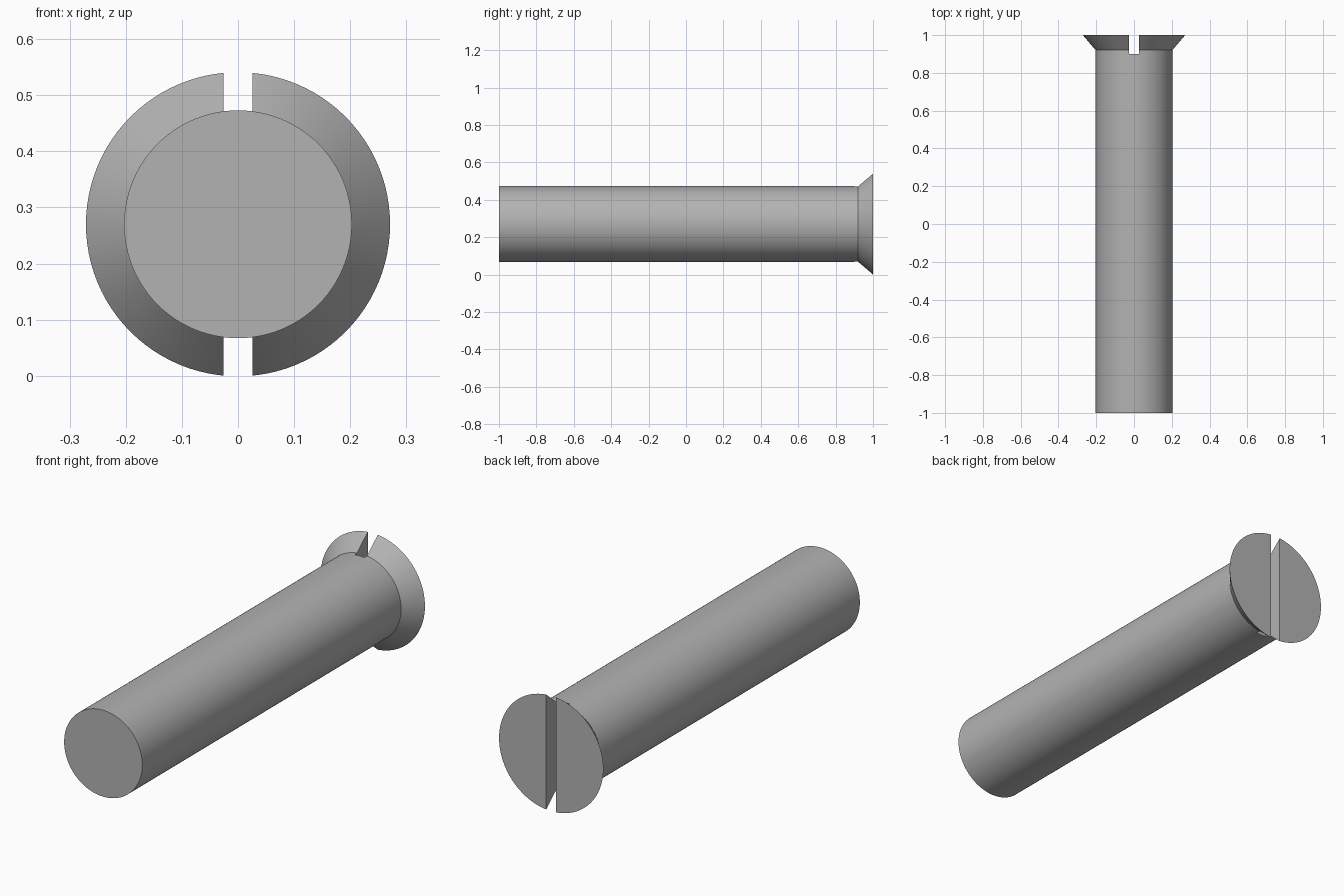
import bpy, bmesh, math
from mathutils import Matrix, Vector

if "Cube" in bpy.data.objects:
    bpy.data.objects.remove(bpy.data.objects["Cube"], do_unlink=True)

SHAFT_R, HEAD_R = 0.203, 0.271
HEAD_START, SLOT_FLOOR, SLOT_W = 0.92, 0.90, 0.052
AXIS_Z = 0.27
SEGMENTS = 96

# Plain grey metal
steel = bpy.data.materials.new("grey_steel")
steel.use_nodes = True
grey = (0.45, 0.45, 0.45, 1)
steel.diffuse_color = grey
steel.node_tree.nodes["Principled BSDF"].inputs["Base Color"].default_value = grey


def make_object(name, bm):
    bmesh.ops.recalc_face_normals(bm, faces=bm.faces)
    mesh = bpy.data.meshes.new(name)
    bm.to_mesh(mesh)
    bm.free()
    obj = bpy.data.objects.new(name, mesh)
    bpy.context.collection.objects.link(obj)
    mesh.materials.append(steel)
    return obj


# Shaft and countersunk head: rings along y, bridged and capped
bm = bmesh.new()
rings = []
for y, r in ((-1, SHAFT_R), (HEAD_START, SHAFT_R), (1, HEAD_R)):
    turns = [math.tau * i / SEGMENTS for i in range(SEGMENTS)]
    rings.append([bm.verts.new((r * math.cos(a), y, AXIS_Z + r * math.sin(a)))
                  for a in turns])
for lower, upper in zip(rings, rings[1:]):
    for i in range(SEGMENTS):
        j = (i + 1) % SEGMENTS
        bm.faces.new((lower[i], lower[j], upper[j], upper[i]))
bm.faces.new(rings[0])
bm.faces.new(rings[-1])
screw = make_object("countersunk_screw", bm)

# Straight driver slot through the head
bm = bmesh.new()
bmesh.ops.create_cube(bm, size=1)
bmesh.ops.transform(bm, verts=bm.verts, matrix=Matrix.LocRotScale(
    Vector((0, SLOT_FLOOR + 0.1, AXIS_Z)), None, Vector((SLOT_W, 0.2, 1))))
cutter = make_object("slot_cutter", bm)
cutter.hide_render = True

cut = screw.modifiers.new("driver_slot", 'BOOLEAN')
cut.operation = 'DIFFERENCE'
cut.solver = 'EXACT'
cut.object = cutter
bpy.ops.object.select_all(action='DESELECT')
bpy.context.view_layer.objects.active = screw
screw.select_set(True)
bpy.ops.object.modifier_apply(modifier=cut.name)
bpy.data.objects.remove(cutter, do_unlink=True)

# Round sides smooth, rims and slot crisp
bpy.ops.object.shade_smooth_by_angle(angle=math.radians(30))
